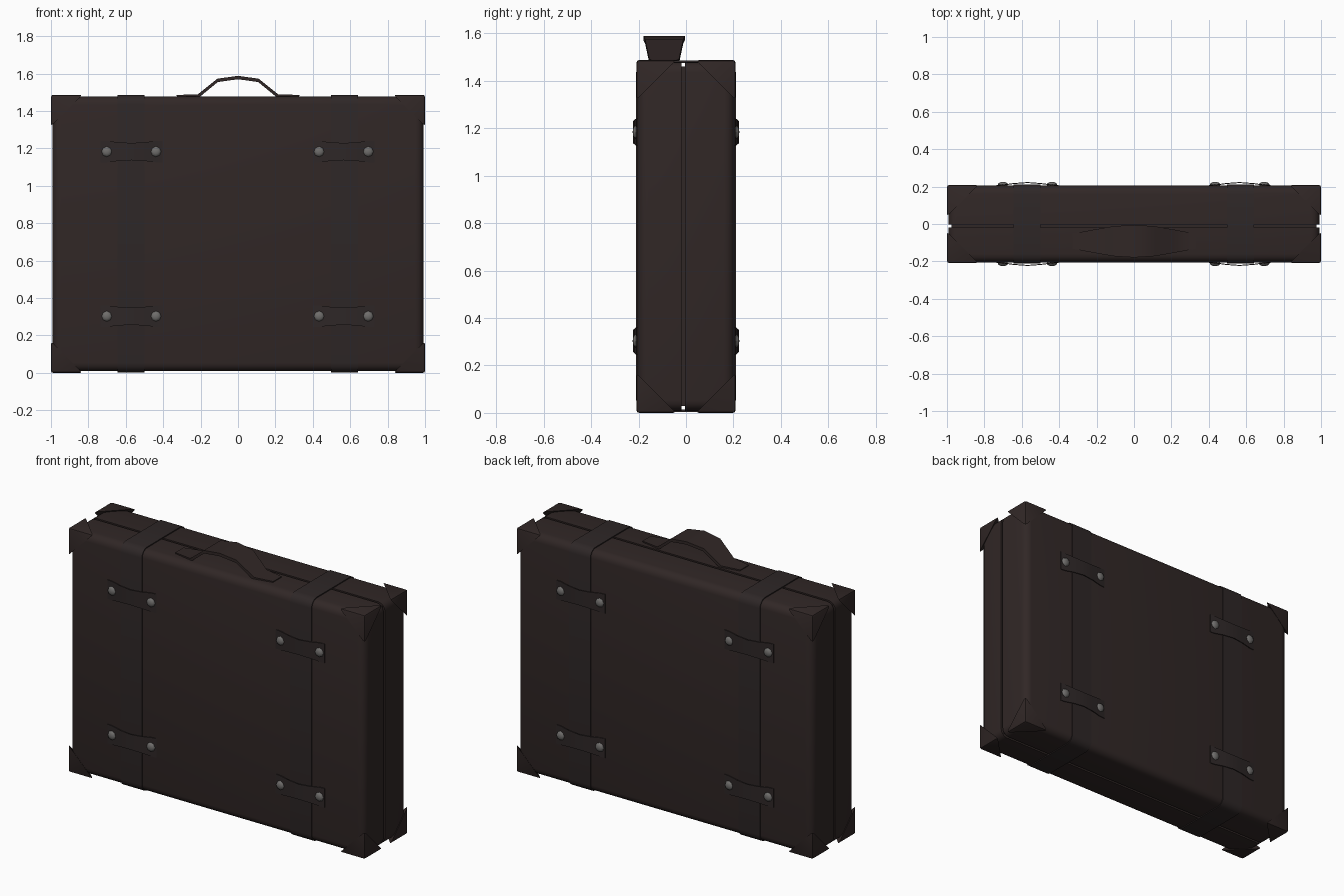
import bpy, bmesh, math
from mathutils import Vector, Matrix

if "Cube" in bpy.data.objects:
    bpy.data.objects.remove(bpy.data.objects["Cube"])


def material(name, rgb):
    m = bpy.data.materials.new(name)
    m.diffuse_color = (*rgb, 1)
    m.use_nodes = True
    m.node_tree.nodes["Principled BSDF"].inputs["Base Color"].default_value = m.diffuse_color
    return m


LEATHER = material("dark brown leather", (0.030, 0.020, 0.019))
STRAP = material("strap leather", (0.027, 0.020, 0.020))
METAL = material("grey rivet metal", (0.16, 0.155, 0.15))


def finish(name, bm, mat, angle=40):
    bmesh.ops.recalc_face_normals(bm, faces=bm.faces)
    me = bpy.data.meshes.new(name)
    bm.to_mesh(me)
    bm.free()
    me.materials.append(mat)
    ob = bpy.data.objects.new(name, me)
    bpy.context.collection.objects.link(ob)
    me.shade_smooth()
    me.set_sharp_from_angle(angle=math.radians(angle))
    return ob


def box(lo, hi):
    bm = bmesh.new()
    bmesh.ops.create_cube(bm, size=1)
    lo, hi = Vector(lo), Vector(hi)
    for v in bm.verts:
        v.co = Vector([(lo[i] + hi[i]) / 2 + v.co[i] * (hi[i] - lo[i]) for i in range(3)])
    return bm


def loft(rings, closed=False):
    """Skin a list of equal-length closed rings, capped unless closed."""
    bm = bmesh.new()
    vs = [[bm.verts.new(p) for p in r] for r in rings]
    n, k = len(rings), len(rings[0])
    for i in range(n if closed else n - 1):
        a, b = vs[i], vs[(i + 1) % n]
        for j in range(k):
            bm.faces.new((a[j], a[(j + 1) % k], b[(j + 1) % k], b[j]))
    if not closed:
        bm.faces.new(vs[0])
        bm.faces.new(vs[-1])
    return bm


# two case shells, softly rounded on their outer edges
def shell(name, y_out, y_in):
    bm = box((-0.993, min(y_out, y_in), 0.009), (0.993, max(y_out, y_in), 1.479))
    edges = [e for e in bm.edges
             if not all(abs(v.co.y - y_in) < 1e-5 for v in e.verts)]
    bmesh.ops.bevel(bm, geom=edges, offset=0.045, segments=4, profile=0.5, affect='EDGES')
    finish(name, bm, LEATHER)


shell("front_shell", -0.205, -0.018)
shell("back_shell", 0.205, -0.004)

# recessed core seen in the seam
finish("seam_core", box((-0.975, -0.06, 0.03), (0.975, 0.06, 1.46)), LEATHER)


# straps running all the way round the case
def rounded_loop(hy, z0, z1, r, n=5):
    pts = []
    for cy, cz, a0 in ((hy - r, z1 - r, 0), (r - hy, z1 - r, 90),
                       (r - hy, z0 + r, 180), (hy - r, z0 + r, 270)):
        for i in range(n):
            a = math.radians(a0 + 90 * i / (n - 1))
            pts.append((cy + r * math.cos(a), cz + r * math.sin(a)))
    return pts


outer = rounded_loop(0.210, 0.003, 1.485, 0.05)
inner = rounded_loop(0.200, 0.014, 1.474, 0.04)
for side, xc in (("left", -0.573), ("right", 0.57)):
    x0, x1 = xc - 0.072, xc + 0.072
    rings = [((x0, *o), (x1, *o), (x1, *i), (x0, *i)) for o, i in zip(outer, inner)]
    finish(side + "_strap", loft(rings, closed=True), STRAP)

# eight three-sided corner guards
LEG = 0.168
for sx in (-1, 1):
    for sy in (-1, 1):
        for sz in (-1, 1):
            tip = Vector((sx, sy * 0.209, 1.487 if sz > 0 else 0.0))
            bm = bmesh.new()
            t = bm.verts.new(tip)
            a, b, c = [bm.verts.new(tip - Vector(d) * LEG)
                       for d in ((sx, 0, 0), (0, sy, 0), (0, 0, sz))]
            for f in ((t, a, b), (t, b, c), (t, c, a), (a, c, b)):
                bm.faces.new(f)
            bmesh.ops.bevel(bm, geom=list(t.link_edges), offset=0.012, segments=2,
                            profile=0.5, affect='EDGES')
            finish("corner_guard", bm, LEATHER)

# keeper tabs bridging the straps, each with two domed rivets
TAB = ((-0.165, 0.001, 0.058), (-0.13, 0.004, 0.057), (-0.07, 0.012, 0.050),
       (0, 0.017, 0.046), (0.07, 0.012, 0.050), (0.13, 0.004, 0.057), (0.165, 0.001, 0.058))
for sy in (-1, 1):
    for xc in (-0.57, 0.565):
        for zc in (0.303, 1.183):
            rings = []
            for dx, off, h in TAB:
                yi, yo = sy * (0.202 + off), sy * (0.207 + off)
                x = xc + dx
                rings.append(((x, yi, zc - h), (x, yo, zc - h), (x, yo, zc + h), (x, yi, zc + h)))
            finish("keeper_tab", loft(rings), STRAP)
            for dx in (-0.131, 0.131):
                bm = bmesh.new()
                bmesh.ops.create_uvsphere(bm, u_segments=8, v_segments=6, radius=0.028)
                bmesh.ops.scale(bm, vec=(1, 1, 0.5), verts=bm.verts)
                bmesh.ops.rotate(bm, matrix=Matrix.Rotation(math.pi / 2, 3, 'X'), verts=bm.verts)
                bmesh.ops.translate(bm, vec=(xc + dx, sy * 0.211, zc), verts=bm.verts)
                finish("rivet", bm, METAL)

# flat arched carrying handle, wide in the middle
HALF = ((0.33, 1.486, 0.040), (0.215, 1.489, 0.062), (0.11, 1.573, 0.080), (0, 1.588, 0.087))
path = [(-x, z, w) for x, z, w in HALF] + [p for p in reversed(HALF[:-1])]
rings = []
for x, z, w in path:
    n = -0.018
    rings.append(((x, -0.092 - w, z), (x, -0.092 + w, z),
                  (x * 0.98, -0.092 + w, z + n), (x * 0.98, -0.092 - w, z + n)))
finish("handle", loft(rings), LEATHER, 50)
